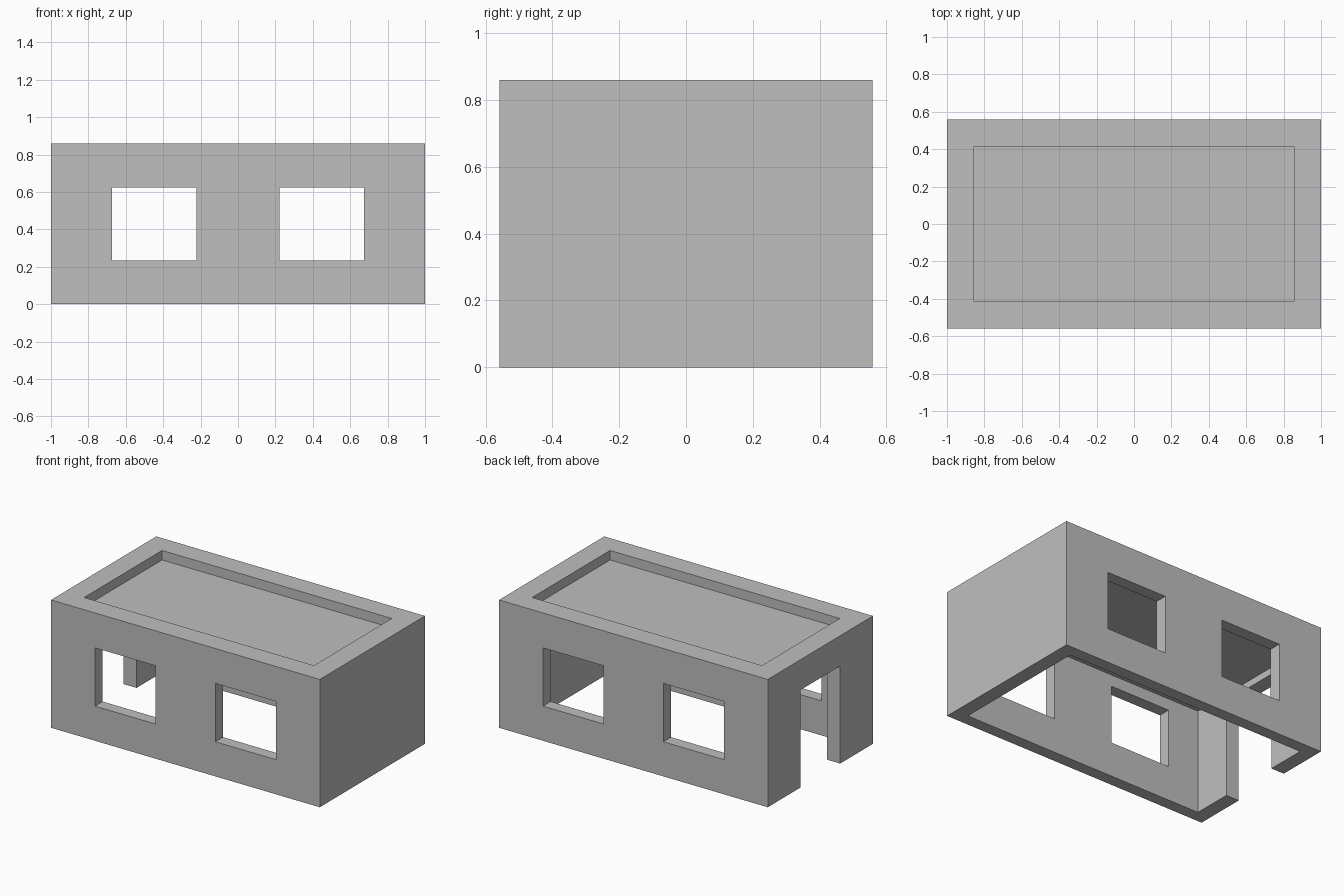
import bpy

default = bpy.data.objects.get("Cube")
if default:
    bpy.data.objects.remove(default, do_unlink=True)

# Overall size, wall thicknesses and levels
HALF_X, HALF_Y, HEIGHT = 1.0, 0.559, 0.86
WALL_X, WALL_Y = 0.097, 0.081
CEILING, ROOF = 0.703, 0.796
PARAPET = 0.145
DOOR_HALF, DOOR_TOP = 0.211, 0.656
OVER = 0.1

grey = bpy.data.materials.new("plain grey")
grey.use_nodes = True
colour = (0.52, 0.52, 0.52, 1)
grey.diffuse_color = colour
grey.node_tree.nodes["Principled BSDF"].inputs["Base Color"].default_value = colour


def box(name, low, high):
    """Axis-aligned box between two corners."""
    size = [b - a for a, b in zip(low, high)]
    middle = [(a + b) / 2 for a, b in zip(low, high)]
    bpy.ops.mesh.primitive_cube_add(size=1, location=middle)
    obj = bpy.context.object
    obj.name = name
    obj.scale = size
    bpy.ops.object.transform_apply(location=True, scale=True)
    obj.data.materials.append(grey)
    return obj


def cut(target, name, low, high):
    """Remove a box-shaped opening from the target."""
    cutter = box(name, low, high)
    cutter.hide_render = True
    mod = target.modifiers.new(name, 'BOOLEAN')
    mod.operation = 'DIFFERENCE'
    mod.solver = 'EXACT'
    mod.object = cutter
    bpy.context.view_layer.objects.active = target
    bpy.ops.object.modifier_apply(modifier=mod.name)
    bpy.data.objects.remove(cutter, do_unlink=True)


# Solid block of the building
building = box("building_shell", (-HALF_X, -HALF_Y, 0), (HALF_X, HALF_Y, HEIGHT))

# Hollow room, open underneath
rx, ry = HALF_X - WALL_X, HALF_Y - WALL_Y
cut(building, "room", (-rx, -ry, -OVER), (rx, ry, CEILING))

# Sunken flat roof behind the parapet
px, py = HALF_X - PARAPET, HALF_Y - PARAPET
cut(building, "roof_recess", (-px, -py, ROOF), (px, py, HEIGHT + OVER))

# Window pairs passing through the front and back walls
for side, x in (("right", -0.448), ("left", 0.448)):
    cut(building, side + "_windows", (x - 0.225, -HALF_Y - OVER, 0.233),
        (x + 0.225, HALF_Y + OVER, 0.625))

# Doorway in one end wall
cut(building, "doorway", (-HALF_X - OVER, -DOOR_HALF, -OVER),
    (-rx + OVER, DOOR_HALF, DOOR_TOP))
